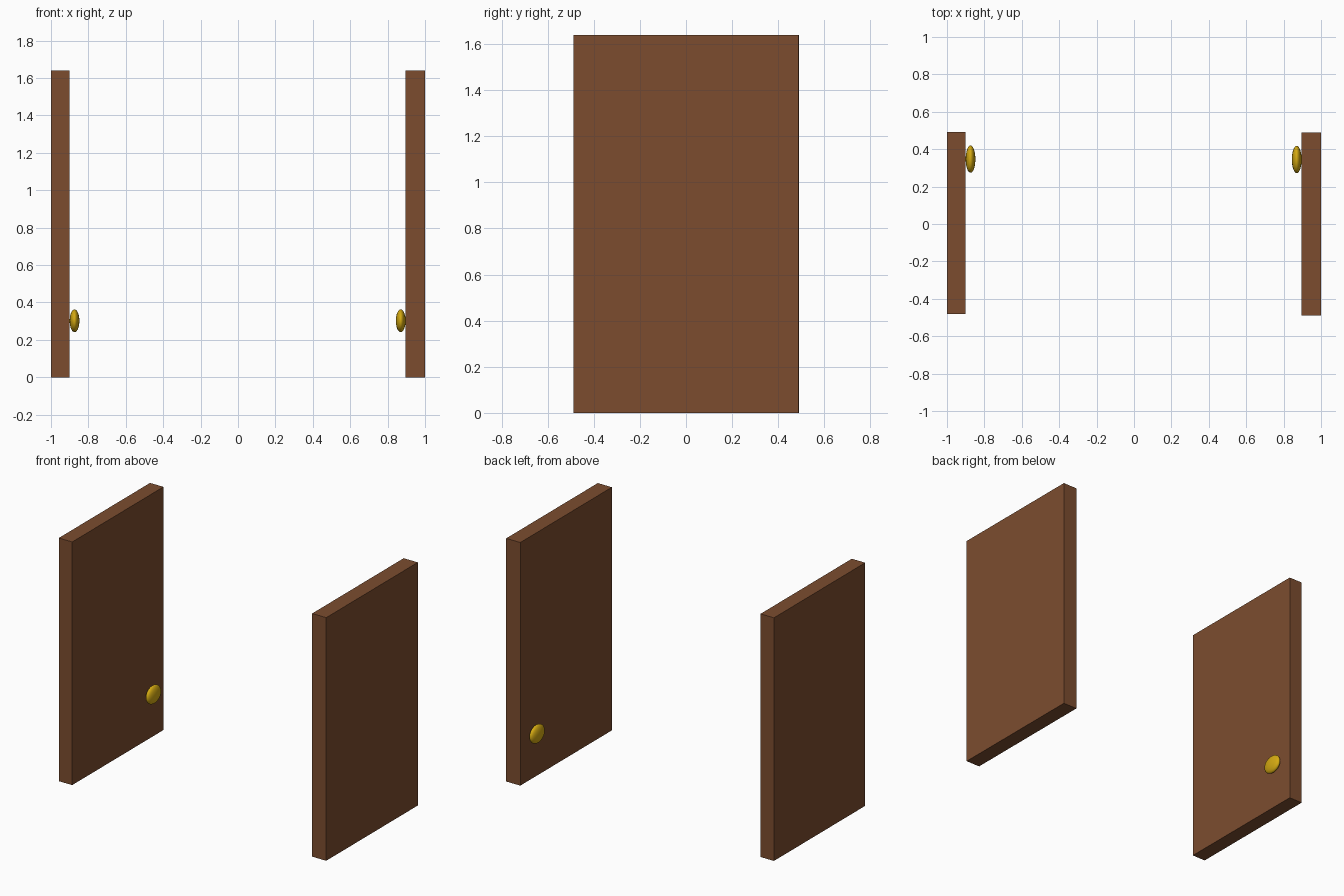
import bpy

if "Cube" in bpy.data.objects:
    bpy.data.objects.remove(bpy.data.objects["Cube"])


def make_material(name, color):
    mat = bpy.data.materials.new(name)
    mat.diffuse_color = (*color, 1.0)
    mat.use_nodes = True
    mat.node_tree.nodes["Principled BSDF"].inputs["Base Color"].default_value = mat.diffuse_color
    return mat


wood = make_material("brown wood", (0.2, 0.073, 0.028))
gold = make_material("gold", (0.66, 0.40, 0.006))


def slab(name, x0, x1, y0, y1, z0, z1, mat):
    bpy.ops.mesh.primitive_cube_add(
        size=1, location=((x0 + x1) / 2, (y0 + y1) / 2, (z0 + z1) / 2))
    ob = bpy.context.object
    ob.name = name
    ob.scale = (x1 - x0, y1 - y0, z1 - z0)
    bpy.ops.object.transform_apply(location=False, rotation=False, scale=True)
    ob.data.materials.append(mat)


def knob(name, center, radii, mat):
    bpy.ops.mesh.primitive_uv_sphere_add(
        segments=32, ring_count=16, radius=1, location=center)
    ob = bpy.context.object
    ob.name = name
    ob.scale = radii
    bpy.ops.object.transform_apply(location=False, rotation=False, scale=True)
    bpy.ops.object.shade_smooth()
    ob.data.materials.append(mat)


# Two upright door panels facing each other
slab("left_door", -1.0, -0.9, -0.482, 0.491, 0, 1.64, wood)
slab("right_door", 0.895, 1.0, -0.488, 0.488, 0, 1.64, wood)

# Flattened round handles on the inner faces
knob("left_knob", (-0.874, 0.347, 0.302), (0.026, 0.073, 0.061), gold)
knob("right_knob", (0.870, 0.345, 0.302), (0.026, 0.073, 0.061), gold)
